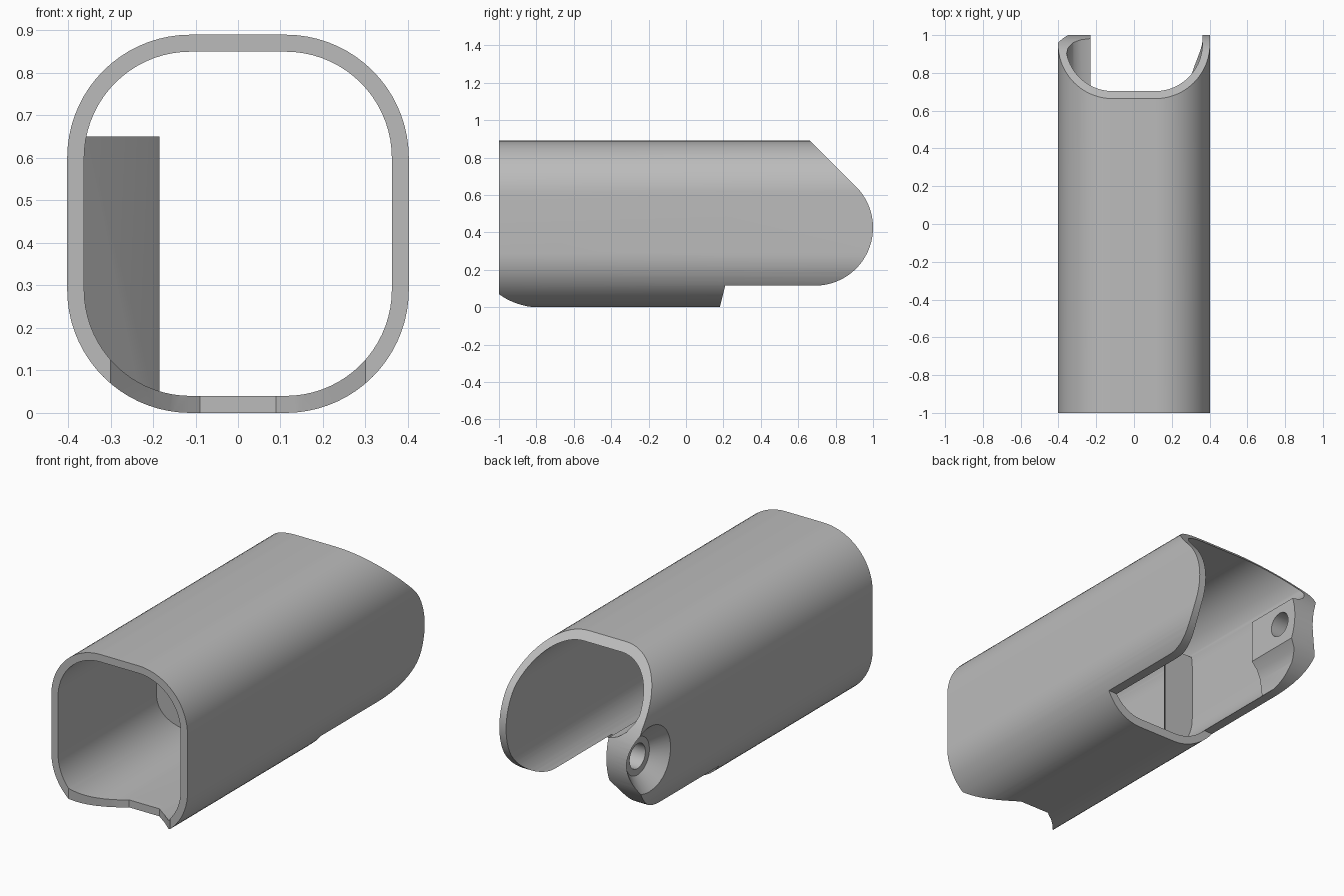
import bpy, bmesh, math
from math import sin, cos, pi, radians
from mathutils import Matrix, Vector

cube = bpy.data.objects.get("Cube")
if cube:
    bpy.data.objects.remove(cube)

grey = bpy.data.materials.new("plain grey")
grey.use_nodes = True
colour = (0.5, 0.5, 0.5, 1)
grey.diffuse_color = colour
grey.node_tree.nodes["Principled BSDF"].inputs["Base Color"].default_value = colour


def add_object(name, bm):
    bmesh.ops.recalc_face_normals(bm, faces=bm.faces)
    mesh = bpy.data.meshes.new(name)
    bm.to_mesh(mesh)
    bm.free()
    mesh.materials.append(grey)
    obj = bpy.data.objects.new(name, mesh)
    bpy.context.collection.objects.link(obj)
    return obj


def prism(name, points, axis, start, end):
    """Extrude a 2D outline along x, y or z."""
    place = {"x": lambda a, b, t: (t, a, b),
             "y": lambda a, b, t: (a, t, b),
             "z": lambda a, b, t: (a, b, t)}[axis]
    bm = bmesh.new()
    face = bm.faces.new([bm.verts.new(place(a, b, start)) for a, b in points])
    moved = bmesh.ops.extrude_face_region(bm, geom=[face])["geom"]
    shift = Vector(place(0, 0, end - start))
    bmesh.ops.translate(bm, vec=shift,
                        verts=[v for v in moved if isinstance(v, bmesh.types.BMVert)])
    return add_object(name, bm)


def cone_x(name, r1, r2, x1, x2, y, z):
    """Round cutter whose axis runs along x."""
    bm = bmesh.new()
    turn = Matrix.Translation(((x1 + x2) / 2, y, z)) @ Matrix.Rotation(pi / 2, 4, "Y")
    bmesh.ops.create_cone(bm, cap_ends=True, segments=48, radius1=r1, radius2=r2,
                          depth=x2 - x1, matrix=turn)
    return add_object(name, bm)


def combine(target, tool, operation):
    """Apply a boolean and discard the tool."""
    mod = target.modifiers.new("cut", "BOOLEAN")
    mod.operation, mod.solver, mod.object = operation, "EXACT", tool
    graph = bpy.context.evaluated_depsgraph_get()
    graph.update()
    result = bpy.data.meshes.new_from_object(target.evaluated_get(graph))
    target.modifiers.clear()
    target.data = result
    bpy.data.objects.remove(tool)


HALF_W, HEIGHT, RADIUS, WALL = 0.402, 0.89, 0.29, 0.04
END_Y, END_Z, END_R = 0.69, 0.425, 0.31


def section(inset):
    """Rounded rectangle of the sleeve, shrunk by inset."""
    r, points = RADIUS - inset, []
    for sx, sz, first in ((1, 1, 0), (-1, 1, 90), (-1, -1, 180), (1, -1, 270)):
        cx = sx * (HALF_W - RADIUS)
        cz = HEIGHT / 2 + sz * (HEIGHT / 2 - RADIUS)
        for i in range(19):
            a = radians(first + 5 * i)
            points.append((cx + r * cos(a), cz + r * sin(a)))
    return points


# Hollow sleeve
sleeve = prism("sleeve", section(0), "y", -1, 1.1)
combine(sleeve, prism("bore", section(WALL), "y", -1.2, 1.3), "DIFFERENCE")

# Wedge-shaped stop inside the right wall
stop = prism("stop", [(-0.41, -0.22), (-0.2, 0), (-0.185, 0.02),
                      (-0.185, 0.03), (-0.41, 0.03)], "z", -0.1, 0.65)
combine(stop, prism("stop_limit", section(WALL / 2), "y", -0.9, 1.2), "INTERSECT")
combine(sleeve, stop, "UNION")

# Screw boss with coved top and bottom
boss = prism("boss", [(-0.23, 0.3), (-0.23, 0.53), (-0.28, 0.545), (-0.32, 0.575),
                      (-0.35, 0.62), (-0.363, 0.68), (-0.41, 0.69), (-0.41, 0.05),
                      (-0.3, 0.05), (-0.295, 0.14), (-0.285, 0.21), (-0.265, 0.26)],
             "y", 0.66, 1.1)
combine(boss, prism("boss_limit", section(WALL / 2), "y", 0, 1.2), "INTERSECT")
combine(sleeve, boss, "UNION")

# Side outline: sloped top, rounded end and stepped underside
outline = [(-1.2, 1.1), (-1.2, -0.1), (0.155, -0.1), (0.21, END_Z - END_R)]
for i in range(28):
    a = radians(-90 + 5 * i)
    outline.append((END_Y + END_R * cos(a), END_Z + END_R * sin(a)))
slope_sum = END_Y + END_Z + END_R * math.sqrt(2)
outline.append((slope_sum - 1.1, 1.1))
combine(sleeve, prism("side_outline", outline, "x", -0.6, 0.6), "INTERSECT")

# Notch in the lower front edge
notch = [(-0.36, -1.06), (-0.3, -1), (-0.2, -0.885), (-0.15, -0.835), (-0.09, -0.79)]
notch += [(-x, y) for x, y in reversed(notch)]
combine(sleeve, prism("front_notch", notch, "z", -0.1, 0.2), "DIFFERENCE")

# Countersunk screw hole through the boss
combine(sleeve, cone_x("countersink", 0.205, 0.1, -0.43, -0.33, 0.88, 0.42), "DIFFERENCE")
combine(sleeve, cone_x("screw_hole", 0.066, 0.066, -0.6, -0.1, 0.88, 0.42), "DIFFERENCE")

# Finish with one colour and smooth curved walls
sleeve.data.materials.clear()
sleeve.data.materials.append(grey)
for poly in sleeve.data.polygons:
    poly.material_index = 0
bpy.ops.object.select_all(action="DESELECT")
sleeve.select_set(True)
bpy.context.view_layer.objects.active = sleeve
bpy.ops.object.shade_smooth_by_angle(angle=radians(25))
